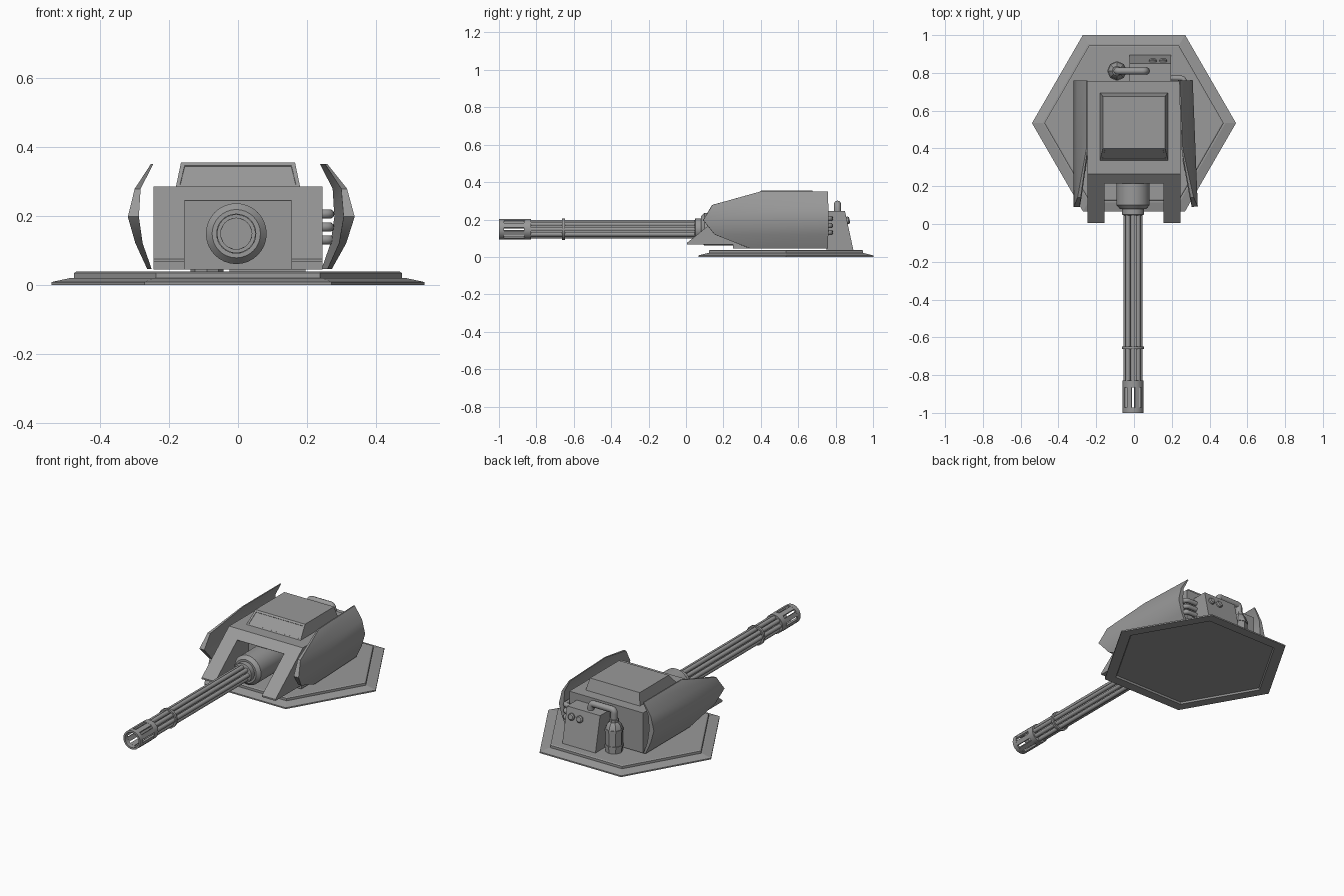
import bpy, bmesh, math
from mathutils import Matrix

cube = bpy.data.objects.get("Cube")
if cube:
    bpy.data.objects.remove(cube, do_unlink=True)

grey = bpy.data.materials.new("plain_grey")
grey.use_nodes = True
grey.diffuse_color = (0.32, 0.32, 0.32, 1)
grey.node_tree.nodes["Principled BSDF"].inputs["Base Color"].default_value = (0.32, 0.32, 0.32, 1)


def link(name, mesh, smooth=None):
    mesh.materials.clear()
    mesh.materials.append(grey)
    ob = bpy.data.objects.new(name, mesh)
    bpy.context.collection.objects.link(ob)
    if smooth:
        bpy.ops.object.select_all(action='DESELECT')
        ob.select_set(True)
        bpy.context.view_layer.objects.active = ob
        bpy.ops.object.shade_smooth_by_angle(angle=math.radians(smooth))
    return ob


def finish(name, bm, smooth=None):
    bmesh.ops.recalc_face_normals(bm, faces=bm.faces)
    mesh = bpy.data.meshes.new(name)
    bm.to_mesh(mesh)
    bm.free()
    return link(name, mesh, smooth)


def lathe(name, profile, centre, sides=24, axis='z', closed=False, smooth=35):
    """Spin (radius, height) points around an axis; closed makes a hollow ring."""
    bm = bmesh.new()
    rings = []
    for r, h in profile:
        ring = []
        for i in range(sides):
            a = math.tau * i / sides
            u, v = r * math.cos(a), r * math.sin(a)
            ring.append(bm.verts.new((u, v, h) if axis == 'z' else (u, h, v)))
        rings.append(ring)
    pairs = list(zip(rings, rings[1:]))
    if closed:
        pairs.append((rings[-1], rings[0]))
    else:
        bm.faces.new(rings[0])
        bm.faces.new(rings[-1])
    for a, b in pairs:
        for i in range(sides):
            j = (i + 1) % sides
            bm.faces.new((a[i], a[j], b[j], b[i]))
    bmesh.ops.translate(bm, verts=bm.verts, vec=centre)
    return finish(name, bm, smooth)


def prism(name, profile, x0, x1):
    """Extrude a (y, z) outline along x."""
    bm = bmesh.new()
    a = [bm.verts.new((x0, y, z)) for y, z in profile]
    b = [bm.verts.new((x1, y, z)) for y, z in profile]
    bm.faces.new(a)
    bm.faces.new(b)
    for i in range(len(a)):
        j = (i + 1) % len(a)
        bm.faces.new((a[i], a[j], b[j], b[i]))
    return finish(name, bm)


def pipe(name, points, radius):
    cu = bpy.data.curves.new(name, 'CURVE')
    cu.dimensions = '3D'
    cu.bevel_depth, cu.bevel_resolution, cu.use_fill_caps = radius, 3, True
    sp = cu.splines.new('NURBS')
    sp.points.add(len(points) - 1)
    for p, co in zip(sp.points, points):
        p.co = (*co, 1)
    sp.use_endpoint_u, sp.order_u, sp.resolution_u = True, 3, 6
    tmp = bpy.data.objects.new(name + "_path", cu)
    mesh = bpy.data.meshes.new_from_object(tmp)
    bpy.data.objects.remove(tmp)
    return link(name, mesh, 50)


# Hexagonal base: sloped rim, raised slab and a recessed underside
lathe("base", [(.468, .01), (.474, 0), (.54, 0), (.54, .008), (.484, .02), (.475, .02),
               (.475, .034), (.468, .038)],
      (0, .534, 0), sides=6, smooth=None)

# Main body with sloped front, and an open bay under the hood between two arms
body = prism("body", [(.757, .044), (.757, .285), (.265, .285), (.005, .075),
                      (.005, .066), (.25, .066), (.25, .044)], -.245, .245)
cutter = prism("bay_cutter", [(-.1, .01), (.32, .01), (.32, .243), (.215, .243), (.215, .5), (-.1, .5)],
               -.155, .155)
cutter.hide_render = True
cutter.hide_viewport = True
cut = body.modifiers.new("bay", 'BOOLEAN')
cut.operation, cut.object, cut.solver = 'DIFFERENCE', cutter, 'EXACT'

# Roof hatch with a recessed front panel
bm = bmesh.new()
low = [bm.verts.new((x, y, .283)) for x, y in ((-.18, .335), (.18, .335), (.18, .695), (-.18, .695))]
top = [bm.verts.new((x, y, .354)) for x, y in ((-.165, .4), (.165, .4), (.165, .675), (-.165, .675))]
bm.faces.new(low)
bm.faces.new(top)
sides = [bm.faces.new((low[i], low[(i + 1) % 4], top[(i + 1) % 4], top[i])) for i in range(4)]
bmesh.ops.recalc_face_normals(bm, faces=bm.faces)
bmesh.ops.inset_region(bm, faces=[sides[0]], thickness=.016)
bmesh.ops.inset_region(bm, faces=[sides[0]], thickness=.001, depth=-.002)
finish("roof_hatch", bm)

# Curved side shields: rows of (height, front edge y, outer x, inner x)
ROWS = [(.046, .34, .263, .25), (.12, .152, .297, .276), (.197, .09, .319, .287),
        (.278, .14, .299, .282), (.35, .4, .252, .245)]
for name, side, turn in (("left_shield", 1, .04), ("right_shield", -1, 0)):
    bm = bmesh.new()
    rows = [[bm.verts.new((side * x, y, z)) for x, y in ((xo, yf), (xo, .76), (xi, .76), (xi, yf))]
            for z, yf, xo, xi in ROWS]
    bm.faces.new(rows[0])
    bm.faces.new(rows[-1])
    for a, b in zip(rows, rows[1:]):
        for i in range(4):
            j = (i + 1) % 4
            bm.faces.new((a[i], a[j], b[j], b[i]))
    bmesh.ops.rotate(bm, verts=bm.verts, cent=(side * .28, .76, 0), matrix=Matrix.Rotation(turn, 3, 'Z'))
    bmesh.ops.translate(bm, verts=bm.verts, vec=(-.008 if turn else 0, 0, 0))
    finish(name, bm, 40)

# Gun housing
GX, GZ = -.005, .148
gun = (GX, 0, GZ)
lathe("gun_housing", [(.088, .33), (.088, .1), (.07, .08), (.058, .08), (.058, .05), (.045, .045)],
      gun, axis='y', sides=32)

# Rotating cluster of eight slim barrels
for i in range(8):
    a = math.tau * i / 8
    lathe("barrel_%d" % (i + 1), [(.0125, .07), (.0125, -.85)],
          (GX + .038 * math.cos(a), 0, GZ + .038 * math.sin(a)), axis='y', sides=12)

# Barrel clamp and slotted muzzle cage
lathe("barrel_clamp", [(.046, -.648), (.058, -.648), (.058, -.662), (.046, -.662)],
      gun, axis='y', closed=True)
lathe("muzzle_collar", [(.056, -.828), (.056, -.865)], gun, axis='y')
lathe("muzzle_ring", [(.045, -.972), (.056, -.972), (.056, -1), (.045, -1)],
      gun, axis='y', closed=True)
for i in range(8):
    bm = bmesh.new()
    bmesh.ops.create_cube(bm, size=1)
    bmesh.ops.scale(bm, verts=bm.verts, vec=(.011, .112, .026))
    bmesh.ops.translate(bm, verts=bm.verts, vec=(.0495, -.918, 0))
    bmesh.ops.rotate(bm, verts=bm.verts, matrix=Matrix.Rotation(math.tau * (i + .5) / 8, 3, 'Y'))
    bmesh.ops.translate(bm, verts=bm.verts, vec=gun)
    finish("muzzle_bar_%d" % (i + 1), bm)

# Rear equipment box with two buttons on its sloping face
prism("equipment_box", [(.75, .036), (.75, .245), (.85, .245), (.895, .036)], -.025, .195)
for i, x in enumerate((.1, .155)):
    knob = lathe("button_%d" % (i + 1), [(.02, -.01), (.02, .008), (.014, .014)], (0, 0, 0), sides=16)
    knob.location = (x, .861, .195)
    knob.rotation_euler.x = -math.radians(78)

# Canister with bands, and the pipe that loops over into the box
lathe("canister", [(.048, .036), (.048, .065), (.052, .065), (.052, .08), (.048, .08), (.048, .16),
                   (.052, .16), (.052, .175), (.048, .175), (.04, .2), (.026, .215), (.026, .23)],
      (-.09, .81, 0), sides=8, smooth=30)
pipe("canister_pipe", [(-.09, .81, .2), (-.09, .81, .25), (-.09, .81, .282), (-.055, .81, .282),
                       (.03, .81, .282), (.065, .81, .282), (.065, .81, .235)], .019)

# Three hoses running from the box into the body's left side
for i, z in enumerate((.13, .167, .205)):
    pipe("hose_%d" % (i + 1), [(.18, .773, z), (.235, .773, z), (.265, .77, z), (.265, .74, z),
                               (.265, .69, z), (.262, .67, z), (.235, .67, z)], .014)
